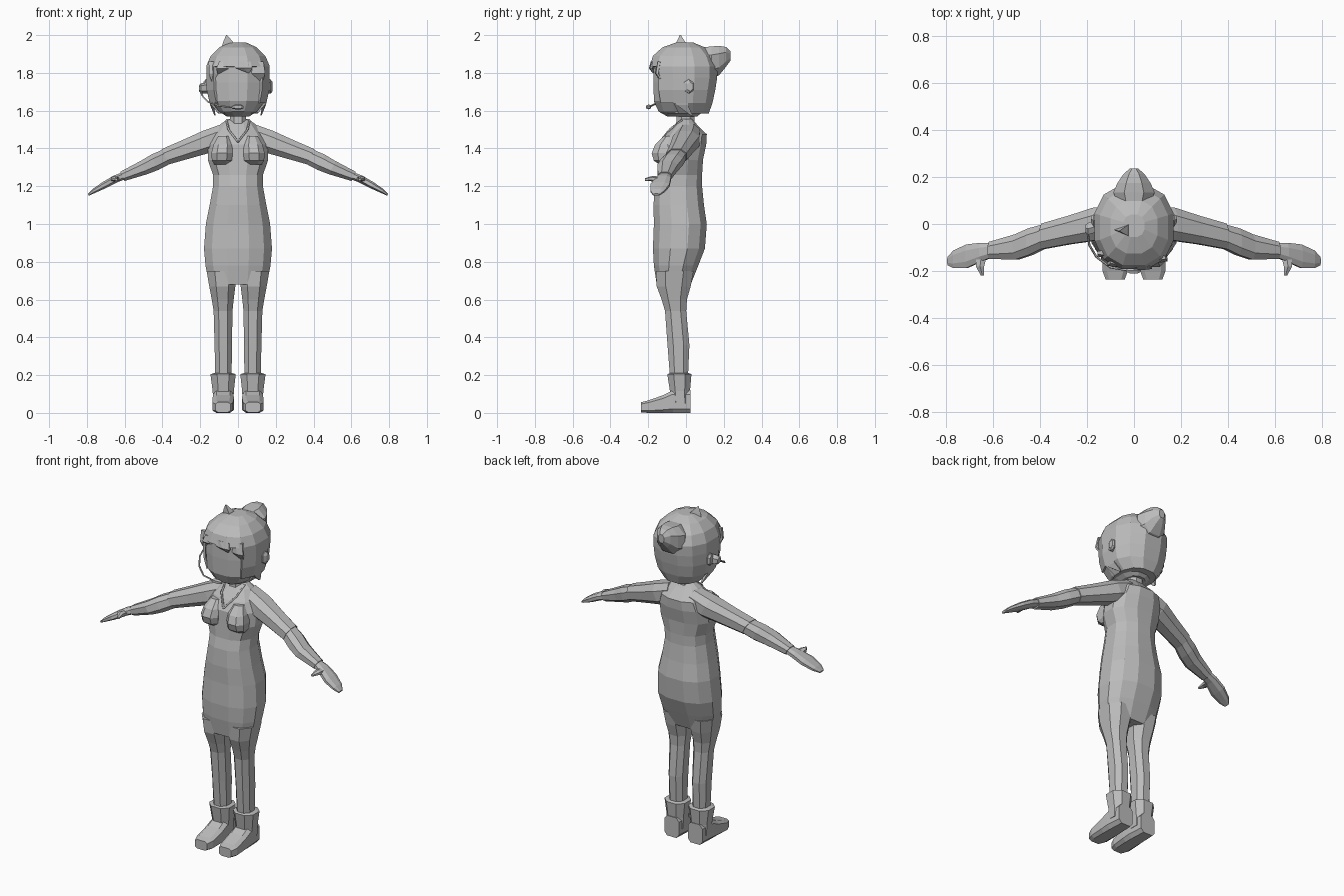
import bpy, bmesh, math
from mathutils import Vector

grey = bpy.data.materials.new("plain grey")
grey.diffuse_color = (0.5, 0.5, 0.5, 1)
X, Y, Z = Vector((1, 0, 0)), Vector((0, 1, 0)), Vector((0, 0, 1))


def finish(ob, mirror):
    bpy.context.collection.objects.link(ob)
    ob.data.materials.append(grey)
    if mirror:
        ob.modifiers.new("mirror", 'MIRROR').merge_threshold = 0.0001
    return ob


def loft(name, rings, n=8, u=X, v=Y, p=0.85, mirror=False, keep=None, caps=True):
    """Skin rings of (x, y, z, half size along u, half size along v)."""
    prof = []
    for i in range(n):
        a = 2 * math.pi * (i + 0.5) / n
        c, s = math.cos(a), math.sin(a)
        prof.append((math.copysign(abs(c) ** p, c), math.copysign(abs(s) ** p, s)))
    mu = max(abs(q[0]) for q in prof)
    mv = max(abs(q[1]) for q in prof)
    bm = bmesh.new()
    loops = [[bm.verts.new(Vector((x, y, z)) + u * (a * c / mu) + v * (b * s / mv))
              for c, s in prof] for x, y, z, a, b in rings]
    for lo, hi in zip(loops, loops[1:]):
        for i in range(n):
            j = (i + 1) % n
            bm.faces.new((lo[i], lo[j], hi[j], hi[i]))
    if caps:
        bm.faces.new(loops[0])
        bm.faces.new(loops[-1])
    bmesh.ops.recalc_face_normals(bm, faces=bm.faces)
    if keep:
        gone = [f for f in bm.faces if not keep(f.calc_center_median())]
        bmesh.ops.delete(bm, geom=gone, context='FACES')
    me = bpy.data.meshes.new(name)
    bm.to_mesh(me)
    bm.free()
    return finish(bpy.data.objects.new(name, me), mirror)


def wire(name, pts, r, mirror=False):
    cu = bpy.data.curves.new(name, 'CURVE')
    cu.dimensions = '3D'
    cu.bevel_depth, cu.bevel_resolution, cu.use_fill_caps = r, 0, True
    sp = cu.splines.new('POLY')
    sp.points.add(len(pts) - 1)
    for q, co in zip(sp.points, pts):
        q.co = (*co, 1)
    return finish(bpy.data.objects.new(name, cu), mirror)


def stack(rows):
    """Rows of (height, front y, back y, half width) to horizontal rings."""
    return [(0, (f + b) / 2, z, w, (b - f) / 2) for z, f, b, w in rows]


# Body from skirt hem to shoulders
loft("body", stack([
    (0.68, -0.155, 0.025, 0.152), (0.78, -0.17, 0.065, 0.172),
    (0.87, -0.175, 0.10, 0.18), (1.0, -0.17, 0.11, 0.17),
    (1.1, -0.172, 0.095, 0.15), (1.2, -0.165, 0.085, 0.132),
    (1.26, -0.15, 0.085, 0.132), (1.34, -0.145, 0.09, 0.16),
    (1.42, -0.14, 0.107, 0.157), (1.475, -0.105, 0.11, 0.135),
    (1.53, -0.055, 0.055, 0.09), (1.555, -0.03, 0.035, 0.055)]), n=12)
loft("neck", stack([(1.5, -0.055, 0.045, 0.045), (1.62, -0.045, 0.045, 0.042)]), n=8)
loft("bust", [(0.085, -0.115, 1.315, 0.04, 0.025), (0.085, -0.12, 1.335, 0.053, 0.05),
              (0.085, -0.12, 1.375, 0.056, 0.062), (0.08, -0.11, 1.42, 0.05, 0.054),
              (0.075, -0.09, 1.465, 0.03, 0.03)], mirror=True)
wire("collar", [(0.06, -0.02, 1.55), (0.05, -0.085, 1.5), (0.0, -0.138, 1.435)], 0.006, True)

# Legs and boots
loft("leg", [(0.084, -0.06, 0.75, 0.082, 0.10), (0.083, -0.065, 0.67, 0.069, 0.09),
             (0.081, -0.062, 0.6, 0.058, 0.067), (0.079, -0.055, 0.54, 0.05, 0.056),
             (0.078, -0.04, 0.36, 0.046, 0.058), (0.077, -0.037, 0.18, 0.043, 0.047)],
     mirror=True)
loft("boot_shaft", [(0.078, -0.03, 0.05, 0.054, 0.05), (0.078, -0.032, 0.115, 0.056, 0.053),
                    (0.079, -0.035, 0.205, 0.067, 0.064), (0.079, -0.035, 0.21, 0.05, 0.05)],
     mirror=True)
loft("boot_foot", [(0.078, 0.025, 0.06, 0.048, 0.06), (0.078, -0.07, 0.06, 0.055, 0.06),
                   (0.078, -0.12, 0.047, 0.056, 0.047), (0.08, -0.2, 0.033, 0.054, 0.033),
                   (0.08, -0.237, 0.03, 0.04, 0.027)], v=Z, p=0.5, mirror=True)

# Sleeves, hands and thumbs
up = Vector((0.43, 0, 0.9))
loft("upper_arm", [(0.06, 0.015, 1.475, 0.06, 0.06), (0.16, 0.0, 1.437, 0.07, 0.062),
                   (0.27, -0.025, 1.397, 0.06, 0.053), (0.385, -0.052, 1.356, 0.054, 0.045)],
     u=Y, v=up, mirror=True)
loft("forearm", [(0.375, -0.05, 1.358, 0.05, 0.042), (0.44, -0.075, 1.327, 0.057, 0.045),
                 (0.5, -0.098, 1.298, 0.054, 0.039), (0.612, -0.112, 1.252, 0.036, 0.027)],
     u=Y, v=up, mirror=True)
loft("hand", [(0.60, -0.11, 1.257, 0.03, 0.02), (0.65, -0.12, 1.238, 0.04, 0.02),
              (0.71, -0.137, 1.205, 0.05, 0.018), (0.765, -0.15, 1.174, 0.038, 0.012),
              (0.792, -0.157, 1.155, 0.018, 0.006)], u=Y, v=up, mirror=True)
loft("thumb", [(0.65, -0.14, 1.235, 0.022, 0.017), (0.655, -0.18, 1.24, 0.018, 0.014),
               (0.645, -0.218, 1.235, 0.007, 0.007)], n=6, v=Z, mirror=True)

# Head and a hair shell with an opening for the face
loft("head", stack([(1.57, -0.10, 0.06, 0.06), (1.595, -0.145, 0.09, 0.10),
                    (1.65, -0.17, 0.13, 0.142), (1.75, -0.172, 0.15, 0.155),
                    (1.86, -0.17, 0.15, 0.152), (1.92, -0.12, 0.10, 0.10)]), n=12)
hair = loft("hair", stack([(1.585, -0.12, 0.12, 0.105), (1.64, -0.17, 0.14, 0.15),
                           (1.71, -0.185, 0.155, 0.166), (1.775, -0.188, 0.165, 0.168),
                           (1.835, -0.192, 0.167, 0.168), (1.89, -0.175, 0.145, 0.145),
                           (1.935, -0.125, 0.10, 0.10), (1.96, -0.055, 0.04, 0.045)]),
            n=12, keep=lambda c: not (c.y < -0.08 and c.z < 1.83 and abs(c.x) < 0.125))
sol = hair.modifiers.new("thickness", 'SOLIDIFY')
sol.thickness, sol.offset = 0.012, -1

# Fringe locks, side wisps, bun and top tuft
for k, (x0, x1, z1, w) in enumerate([(-0.115, -0.13, 1.74, 0.04), (-0.06, -0.105, 1.795, 0.04),
                                     (0.01, 0.055, 1.80, 0.055), (0.09, 0.125, 1.745, 0.045)]):
    y0 = -0.185 + 4 * x0 * x0
    y1 = -0.186 + 4 * x1 * x1
    loft(f"fringe_lock_{k + 1}", [(x0, y0 + 0.01, 1.86, w, 0.012),
                                  ((x0 + x1) / 2, y0, (1.85 + z1) / 2, w * 0.8, 0.012),
                                  (x1, y1, z1, 0.004, 0.004)], n=6)
loft("side_wisp", [(0.145, -0.03, 1.68, 0.012, 0.04), (0.138, -0.02, 1.63, 0.01, 0.03),
                   (0.122, 0.03, 1.575, 0.003, 0.005)], n=4, mirror=True)
loft("hair_bun", [(0, 0.09, 1.86, 0.07, 0.075), (0, 0.135, 1.855, 0.088, 0.085),
                  (0, 0.175, 1.865, 0.07, 0.078), (0, 0.212, 1.885, 0.045, 0.052),
                  (0, 0.236, 1.89, 0.018, 0.025)], v=Z)
loft("hair_tuft", [(-0.04, -0.025, 1.94, 0.045, 0.03), (-0.045, -0.027, 1.965, 0.033, 0.022),
                   (-0.06, -0.03, 2.0, 0.003, 0.003)], n=3)

# Ears and headset with boom and microphone
loft("ear", [(0.15, 0.01, 1.73, 0.024, 0.04), (0.172, 0.015, 1.728, 0.025, 0.038),
             (0.183, 0.022, 1.727, 0.014, 0.025)], n=6, u=Y, v=Z, mirror=True)
loft("headset_earpiece", [(-0.16, -0.01, 1.72, 0.025, 0.03), (-0.195, -0.02, 1.718, 0.025, 0.027),
                          (-0.207, -0.02, 1.718, 0.016, 0.016)], n=6, u=Y, v=Z)
wire("headset_boom", [(-0.198, -0.03, 1.71), (-0.19, -0.09, 1.68), (-0.16, -0.14, 1.648),
                      (-0.1, -0.185, 1.625), (-0.02, -0.198, 1.617)], 0.005)
loft("microphone", [(-0.032, -0.196, 1.618, 0.008, 0.007), (-0.015, -0.198, 1.62, 0.013, 0.013),
                    (0.015, -0.198, 1.62, 0.013, 0.013), (0.03, -0.196, 1.618, 0.006, 0.006)],
     n=6, u=Y, v=Z)
